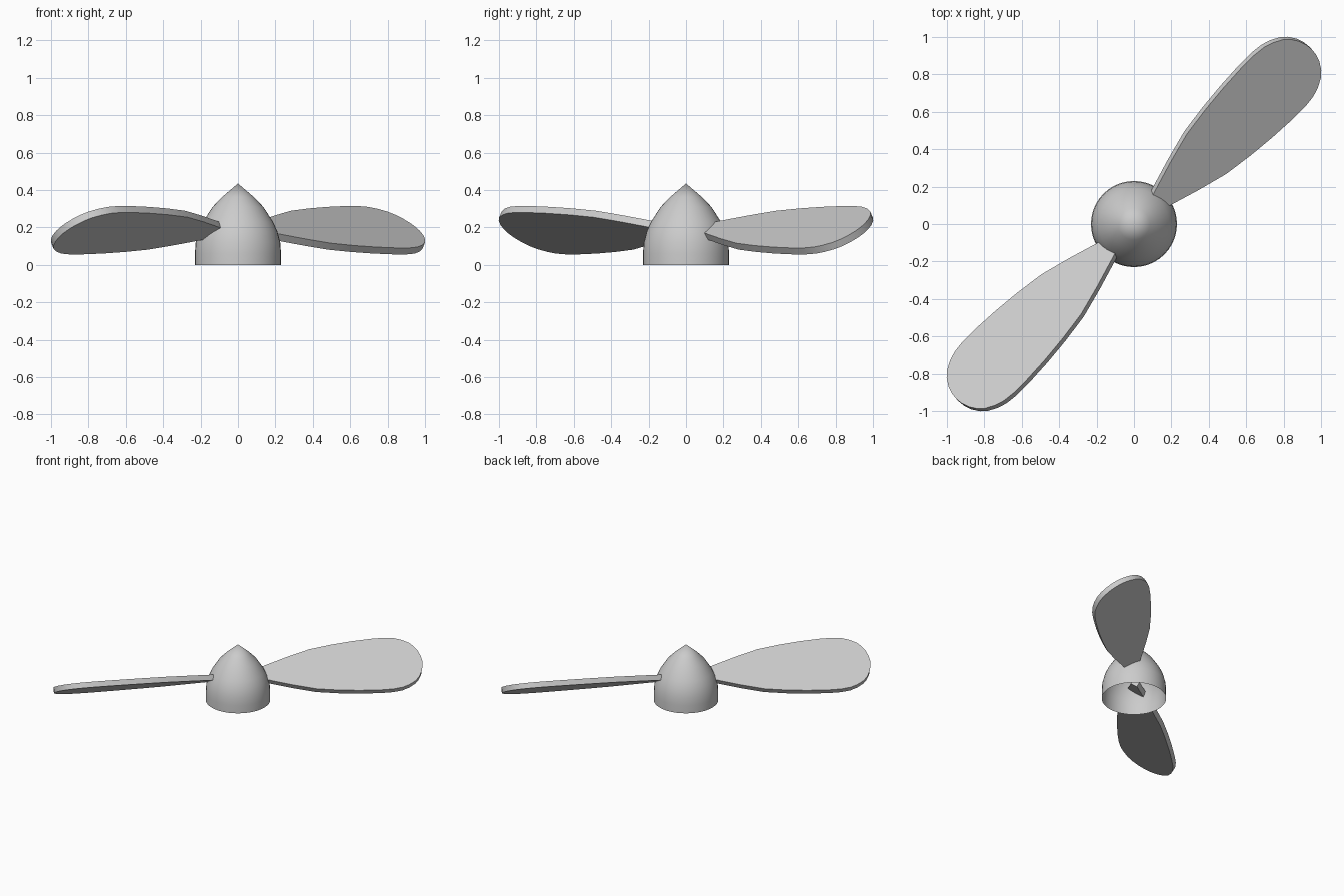
import bpy
import bmesh
import math
from mathutils import Matrix

cube = bpy.data.objects.get("Cube")
if cube:
    bpy.data.objects.remove(cube, do_unlink=True)

GREY = (0.6, 0.6, 0.6, 1)
metal = bpy.data.materials.new("light_grey")
metal.use_nodes = True
metal.diffuse_color = GREY
metal.node_tree.nodes["Principled BSDF"].inputs["Base Color"].default_value = GREY


def finish(bm, name, angle):
    mesh = bpy.data.meshes.new(name)
    bm.to_mesh(mesh)
    bm.free()
    mesh.materials.append(metal)
    obj = bpy.data.objects.new(name, mesh)
    bpy.context.collection.objects.link(obj)
    bpy.ops.object.select_all(action="DESELECT")
    obj.select_set(True)
    bpy.context.view_layer.objects.active = obj
    bpy.ops.object.shade_smooth_by_angle(angle=math.radians(angle))
    return obj


# Hollow spinner, open underneath: radius and height along the profile
profile = [(0.23, 0), (0.23, 0.06), (0.226, 0.12), (0.21, 0.18), (0.187, 0.23),
           (0.135, 0.31), (0.085, 0.362), (0, 0.435)]
bm = bmesh.new()
verts = [bm.verts.new((r, 0, z)) for r, z in profile]
edges = [bm.edges.new(pair) for pair in zip(verts, verts[1:])]
bmesh.ops.spin(bm, geom=verts + edges, cent=(0, 0, 0), axis=(0, 0, 1),
               angle=math.tau, steps=40, use_duplicate=False)
bmesh.ops.remove_doubles(bm, verts=bm.verts, dist=0.0005)
bmesh.ops.recalc_face_normals(bm, faces=bm.faces)
if sum(f.normal.dot(f.calc_center_median()) for f in bm.faces) < 0:
    bmesh.ops.reverse_faces(bm, faces=bm.faces)
finish(bm, "spinner", 40)

# Flat paddle blades: distance from the axis and horizontal half width
PITCH = math.radians(30)
THICK = 0.04
outline = [(0.1, 0.022), (0.22, 0.06), (0.38, 0.108), (0.54, 0.15), (0.7, 0.172),
           (0.85, 0.186), (1.0, 0.194), (1.09, 0.194), (1.16, 0.186), (1.21, 0.17),
           (1.26, 0.144), (1.29, 0.116), (1.315, 0.077), (1.329, 0.036)]


def blade(name, heading):
    bm = bmesh.new()
    rim = [(u, -w) for u, w in outline] + [(1.333, 0)] + [(u, w) for u, w in reversed(outline)]
    base = bm.faces.new([bm.verts.new((u, w / math.cos(PITCH), -THICK / 2)) for u, w in rim])
    top = bmesh.ops.extrude_face_region(bm, geom=[base], use_keep_orig=True)
    bmesh.ops.translate(bm, vec=(0, 0, THICK),
                        verts=[v for v in top["geom"] if isinstance(v, bmesh.types.BMVert)])
    bmesh.ops.recalc_face_normals(bm, faces=bm.faces)
    place = (Matrix.Translation((0, 0, 0.185)) @ Matrix.Rotation(math.radians(heading), 4, "Z")
             @ Matrix.Rotation(PITCH, 4, "X"))
    bm.transform(place)
    finish(bm, name, 35)


blade("left_blade", 45)
blade("right_blade", 225)
